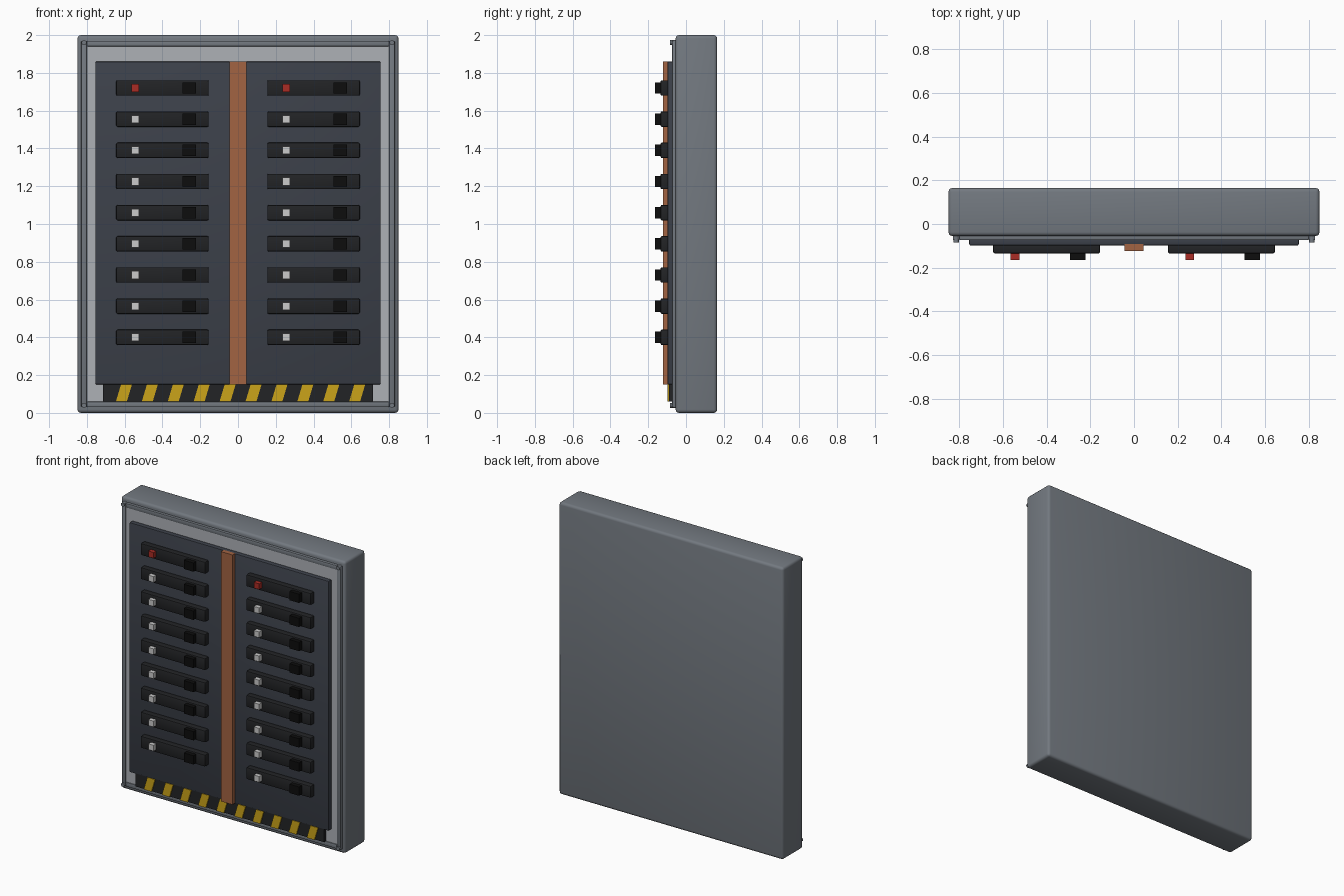
import bpy, bmesh, math

if "Cube" in bpy.data.objects:
    bpy.data.objects.remove(bpy.data.objects["Cube"])


def mat(name, r, g, b):
    m = bpy.data.materials.new(name)
    m.diffuse_color = (r, g, b, 1)
    m.use_nodes = True
    m.node_tree.nodes["Principled BSDF"].inputs["Base Color"].default_value = m.diffuse_color
    return m


GREY = mat("cabinet_grey", .17, .19, .215)
LIGHT = mat("light_grey", .42, .44, .47)
SLATE = mat("slate", .045, .052, .068)
BLACK = mat("black", .016, .017, .019)
JET = mat("jet", .004, .004, .004)
COPPER = mat("copper", .36, .125, .055)
YELLOW = mat("yellow", .60, .37, .01)
RED = mat("red", .40, .025, .018)
WHITE = mat("white", .65, .65, .65)


def box(name, x, y, z, m, bevel=0, seg=1):
    """Box from (min, max) ranges, with optional bevelled edges."""
    bm = bmesh.new()
    bmesh.ops.create_cube(bm, size=1)
    for v in bm.verts:
        v.co = [(r[1] - r[0]) * c for r, c in zip((x, y, z), v.co)]
    if bevel:
        bmesh.ops.bevel(bm, geom=bm.edges[:], offset=bevel, segments=seg,
                        profile=.5, affect='EDGES')
    me = bpy.data.meshes.new(name)
    bm.to_mesh(me)
    bm.free()
    me.materials.append(m)
    o = bpy.data.objects.new(name, me)
    o.location = [sum(r) / 2 for r in (x, y, z)]
    bpy.context.collection.objects.link(o)
    if seg > 1:
        bpy.context.view_layer.objects.active = o
        bpy.ops.object.select_all(action='DESELECT')
        o.select_set(True)
        bpy.ops.object.shade_smooth_by_angle(angle=math.radians(35))
    return o


# Cabinet and light backing plate
box("cabinet", (-.85, .85), (-.055, .165), (0, 2), GREY, .018, 3)
box("backing_plate", (-.81, .81), (-.068, -.045), (.04, 1.96), LIGHT)

# Raised trim around the plate
for s, side in ((-1, "left"), (1, "right")):
    xs = sorted((s * .80, s * .83))
    box(f"trim_{side}", xs, (-.074, -.045), (.03, 1.97), GREY, .005, 2)
for z, side in ((.045, "bottom"), (1.955, "top")):
    box(f"trim_{side}", (-.80, .80), (-.074, -.045), (z - .015, z + .015), GREY, .005, 2)

# Corner screws
for x in (-.815, .815):
    for z in (.04, 1.96):
        bpy.ops.mesh.primitive_cylinder_add(vertices=16, radius=.013, depth=.03,
                                            location=(x, -.069, z),
                                            rotation=(math.pi / 2, 0, 0))
        o = bpy.context.object
        o.name = "corner_screw"
        o.data.materials.append(GREY)
        bpy.ops.object.shade_smooth_by_angle(angle=math.radians(35))

# Breaker panel and copper busbar
box("breaker_panel", (-.755, .755), (-.098, -.06), (.15, 1.86), SLATE, .006, 2)
box("busbar", (-.044, .044), (-.123, -.08), (.15, 1.86), COPPER)

# Two columns of breakers with indicator and toggle
for cx in (-.4, .4):
    for i in range(9):
        z = 1.72 - i * .165
        box("breaker", (cx - .245, cx + .245), (-.135, -.09), (z - .041, z + .041),
            BLACK, .008, 2)
        ix, tx = cx - .145, cx + .142
        box("indicator", (ix - .02, ix + .02), (-.164, -.12), (z - .02, z + .02),
            RED if i == 0 else WHITE)
        box("toggle", (tx - .036, tx + .036), (-.165, -.12), (z - .03, z + .03), JET)

# Hazard strip with slanted yellow stripes
box("hazard_strip", (-.715, .715), (-.09, -.06), (.06, .15), BLACK)
for i in range(10):
    x = -.604 + i * .1372
    o = box("hazard_stripe", (x - .029, x + .029), (-.097, -.08), (.06, .15), YELLOW)
    for v in o.data.vertices:
        v.co.x += v.co.z * .3
